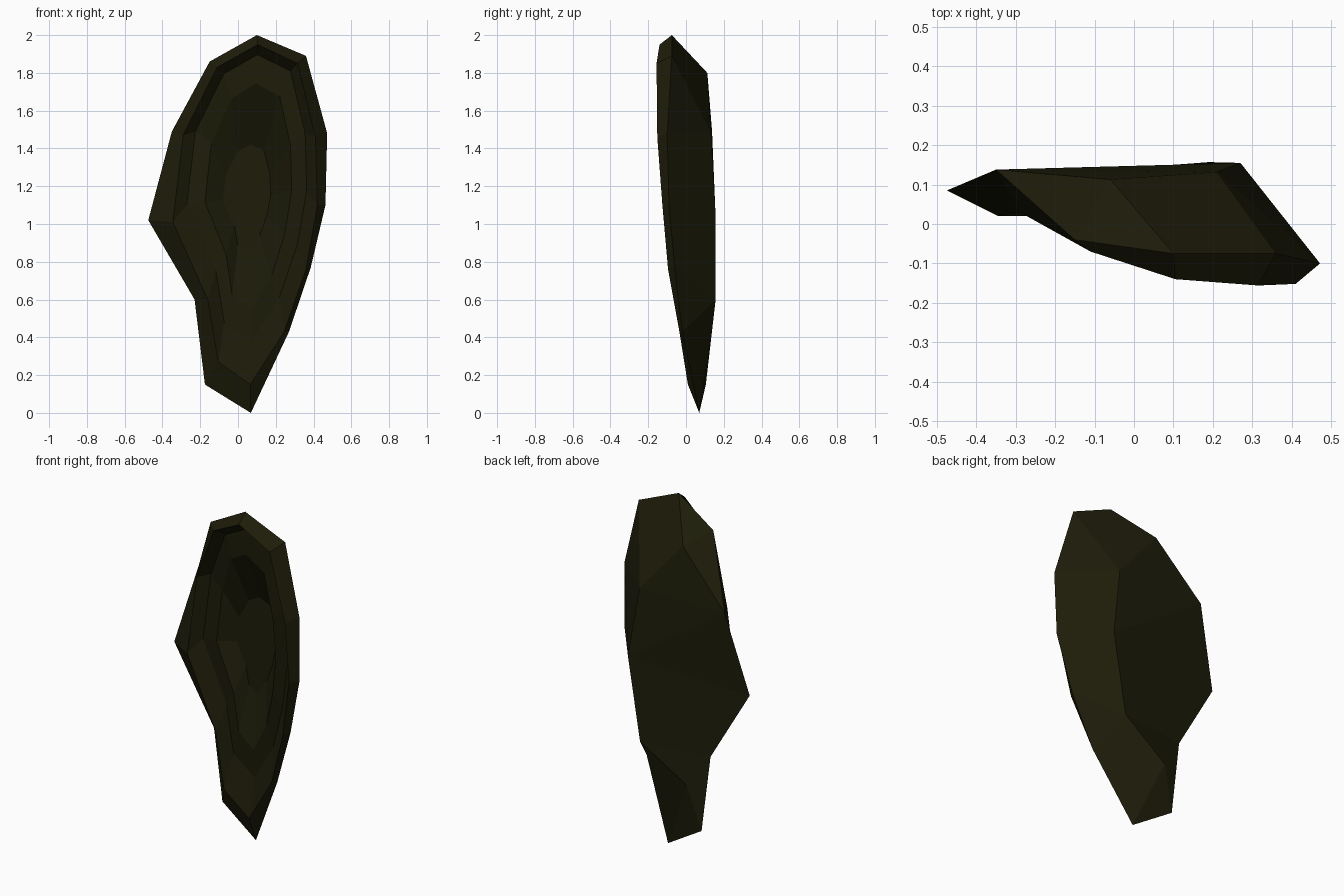
import bpy, bmesh

if "Cube" in bpy.data.objects:
    bpy.data.objects.remove(bpy.data.objects["Cube"])

# Outer rim of the shell, from the bottom tip up the right side and down the left
RIM = [(.068, .07, 0), (.27, -.02, .43), (.385, -.06, .77), (.463, -.09, 1.1),
       (.472, -.1, 1.48), (.36, -.075, 1.89), (.10, -.075, 2.0), (-.15, -.04, 1.86),
       (-.35, .138, 1.49), (-.475, .085, 1.02), (-.23, .1, .6), (-.175, .105, .15)]

# Raised front lip just inside the rim
LIP = [(.065, .01, .15), (.245, -.035, .43), (.36, -.095, .76), (.42, -.125, 1.1),
       (.41, -.152, 1.46), (.315, -.156, 1.85), (.105, -.14, 1.95), (-.11, -.07, 1.83),
       (-.29, .03, 1.47), (-.345, .02, 1.01), (-.16, .02, .6), (-.105, .02, .27)]

# Ridge on the back, bottom to top
RIDGE = [(-.1, .135, .41), (.19, .157, .6), (.27, .155, 1.08), (.21, .132, 1.49), (-.06, .113, 1.8)]
# (rim point, ridge point) pairs going round the back
BACK = [(0, 0), (1, 1), (2, 1), (3, 2), (4, 3), (5, 3), (6, 4), (7, 4),
        (8, 4), (8, 3), (8, 2), (9, 2), (10, 1), (11, 0)]


def inner_ring(cx, sx, cz, sz, cy, sy):
    """Copy of the lip shrunk about a centre."""
    return [(cx + (x - cx) * sx, cy + (y - cy) * sy, cz + (z - cz) * sz) for x, y, z in LIP]


def face(bm, verts):
    unique = list(dict.fromkeys(verts))
    if len(unique) > 2:
        bm.faces.new(unique)


bm = bmesh.new()

# Front: steep step, plateau, then a slope down to the flat hollow floor
rings = [RIM, LIP,
         inner_ring(.09, .83, 1.6, .845, .25, .82),
         inner_ring(.08, .6, 1.33, .667, .127, .72),
         inner_ring(.05, .33, 1.174, .317, .103, 0)]
rings = [[bm.verts.new(p) for p in ring] for ring in rings]
n = len(RIM)
for outer, inner in zip(rings, rings[1:]):
    for i in range(n):
        j = (i + 1) % n
        face(bm, [outer[i], outer[j], inner[j], inner[i]])
face(bm, rings[-1])

# Back: large facets between rim and ridge
rim = rings[0]
ridge = [bm.verts.new(p) for p in RIDGE]
for (r0, s0), (r1, s1) in zip(BACK, BACK[1:] + BACK[:1]):
    face(bm, [rim[r1], rim[r0], ridge[s0], ridge[s1]])

bmesh.ops.recalc_face_normals(bm, faces=bm.faces[:])
mesh = bpy.data.meshes.new("shell")
bm.to_mesh(mesh)
bm.free()

mat = bpy.data.materials.new("dark olive")
mat.diffuse_color = (.0125, .0118, .003, 1)
mat.use_nodes = True
mat.node_tree.nodes["Principled BSDF"].inputs["Base Color"].default_value = mat.diffuse_color
mesh.materials.append(mat)
bpy.context.collection.objects.link(bpy.data.objects.new("shell", mesh))
